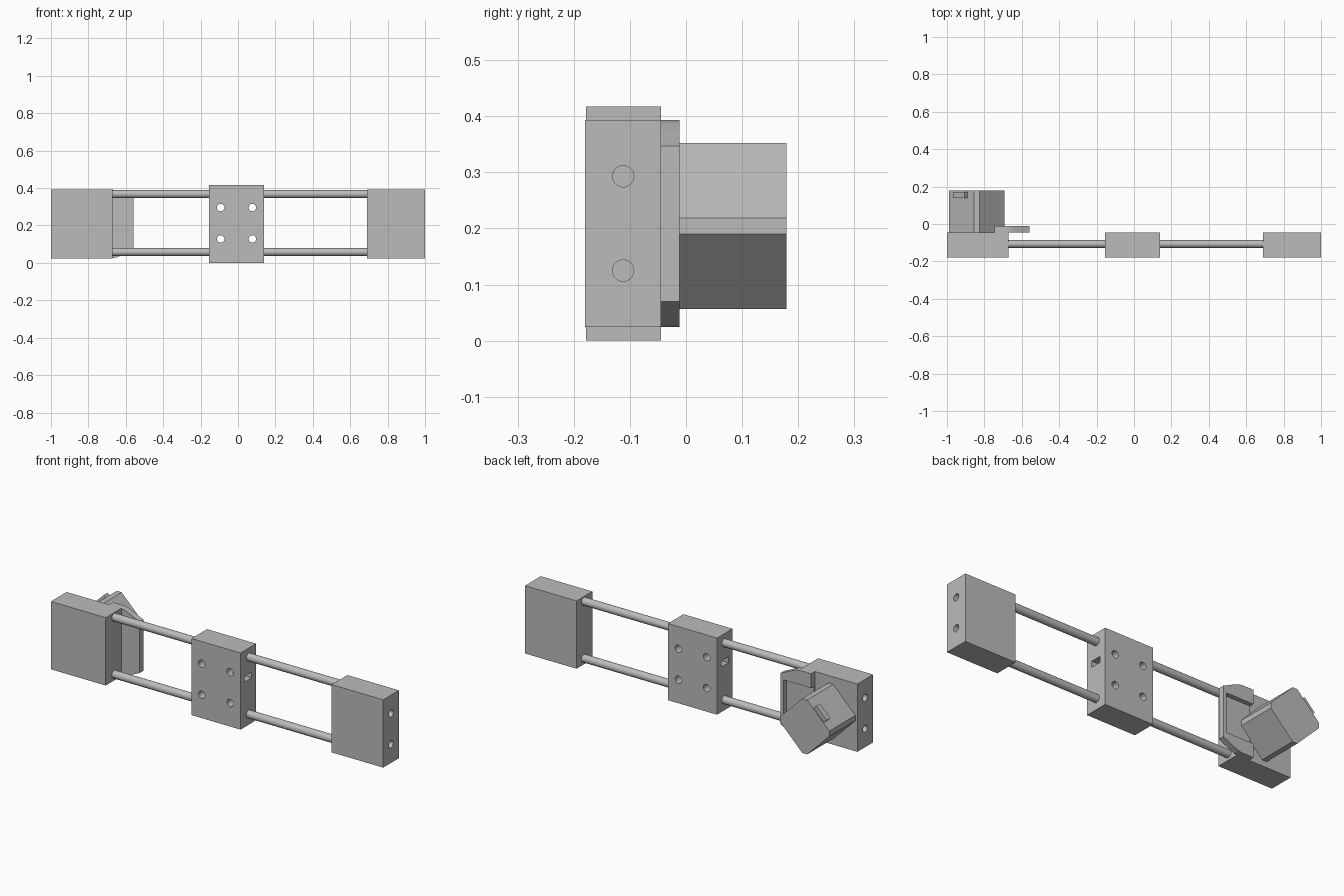
import bpy, bmesh, math
from mathutils import Matrix, Vector

if "Cube" in bpy.data.objects:
    bpy.data.objects.remove(bpy.data.objects["Cube"])

grey = bpy.data.materials.new("plain grey")
grey.diffuse_color = (0.5, 0.5, 0.5, 1)
grey.use_nodes = True
grey.node_tree.nodes["Principled BSDF"].inputs["Base Color"].default_value = grey.diffuse_color


def finish(name, bm):
    bmesh.ops.recalc_face_normals(bm, faces=bm.faces[:])
    mesh = bpy.data.meshes.new(name)
    bm.to_mesh(mesh)
    bm.free()
    mesh.materials.append(grey)
    ob = bpy.data.objects.new(name, mesh)
    bpy.context.collection.objects.link(ob)
    return ob


def box(name, x, y, z):
    """Box from (min, max) pairs."""
    bm = bmesh.new()
    bmesh.ops.create_cube(bm, size=1)
    for v in bm.verts:
        v.co = Vector([(a + b) / 2 + c * (b - a) for (a, b), c in zip((x, y, z), v.co)])
    return finish(name, bm)


def rod(name, axis, centre, r, length, sides=32):
    bm = bmesh.new()
    rot = Matrix.Rotation(math.pi / 2, 4, 'Y' if axis == 'X' else 'X')
    bmesh.ops.create_cone(bm, cap_ends=True, segments=sides, radius1=r, radius2=r,
                          depth=length, matrix=Matrix.Translation(centre) @ rot)
    return finish(name, bm)


def prism(name, outline, y0, y1):
    """Extrude an (x, z) outline along y."""
    bm = bmesh.new()
    face = bm.faces.new([bm.verts.new((x, y0, z)) for x, z in outline])
    ext = bmesh.ops.extrude_face_region(bm, geom=[face])
    for v in ext['geom']:
        if isinstance(v, bmesh.types.BMVert):
            v.co.y = y1
    return finish(name, bm)


def cut(ob, cutters):
    for c in cutters:
        m = ob.modifiers.new("cut", 'BOOLEAN')
        m.operation, m.solver, m.object = 'DIFFERENCE', 'EXACT', c
        bpy.context.view_layer.objects.active = ob
        bpy.ops.object.modifier_apply(modifier=m.name)
        bpy.data.objects.remove(c)


def smooth(ob):
    bpy.ops.object.select_all(action='DESELECT')
    ob.select_set(True)
    bpy.context.view_layer.objects.active = ob
    bpy.ops.object.shade_smooth_by_angle(angle=math.radians(30))


BACK = -0.045
MID_Y = -0.112
HOLE_Z = (0.125, 0.293)

# End blocks with blind holes in their outer faces
for name, x, outer in (("left_end_block", (-1, -0.67), -1), ("right_end_block", (0.69, 1), 1)):
    block = box(name, x, (-0.18, BACK), (0.024, 0.393))
    cut(block, [rod("hole", 'X', (outer, MID_Y, z), 0.019, 0.3) for z in HOLE_Z])
    smooth(block)

# Sliding carriage with four through holes and a belt slot
carriage = box("carriage", (-0.155, 0.14), (-0.178, BACK), (0, 0.417))
cut(carriage, [rod("hole", 'Y', (x, MID_Y, z), 0.02, 0.3)
               for x in (-0.093, 0.077) for z in (0.128, 0.296)]
    + [box("slot", (-0.3, 0.3), (-0.143, -0.082), (0.245, 0.278))])
smooth(carriage)

# Guide rods, in spans between the blocks and the carriage
for level, z in (("lower", 0.058), ("upper", 0.368)):
    for side, a, b in (("left", -0.68, -0.15), ("right", 0.13, 0.70)):
        smooth(rod(f"{level}_{side}_rod", 'X', ((a + b) / 2, MID_Y + 0.005, z), 0.021, b - a))

# Motor bracket: sloped-corner plate with a shallow pocket in its back
half = [(-0.745, 0.393), (-0.675, 0.393), (-0.65, 0.388), (-0.62, 0.375), (-0.56, 0.347)]
outline = half + [(x, 0.417 - z) for x, z in reversed(half)]
bracket = prism("motor_bracket", outline, BACK, -0.012)
cut(bracket, [box("pocket", (-0.8, -0.578), (-0.037, 0.1), (0.10, 0.315))])

# Motor: square body turned 45 degrees with trimmed corners
cx, cz, R, t = -0.84, 0.2045, 0.148, 0.0145
octagon = [(-t, R), (t, R), (R, t), (R, -t), (t, -R), (-t, -R), (-R, -t), (-R, t)]
prism("motor_body", [(cx + x, cz + z) for x, z in octagon], BACK, 0.179)

# Cable socket on the upper left face of the motor
s = math.sqrt(0.5)
mx, mz = cx - (R + t) / 2, cz + (R + t) / 2
socket = [(mx + s * (u - n), mz + s * (u + n))
          for u, n in ((-0.044, -0.005), (0.044, -0.005), (0.044, 0.021), (-0.044, 0.021))]
prism("cable_socket", socket, 0.14, 0.172)
